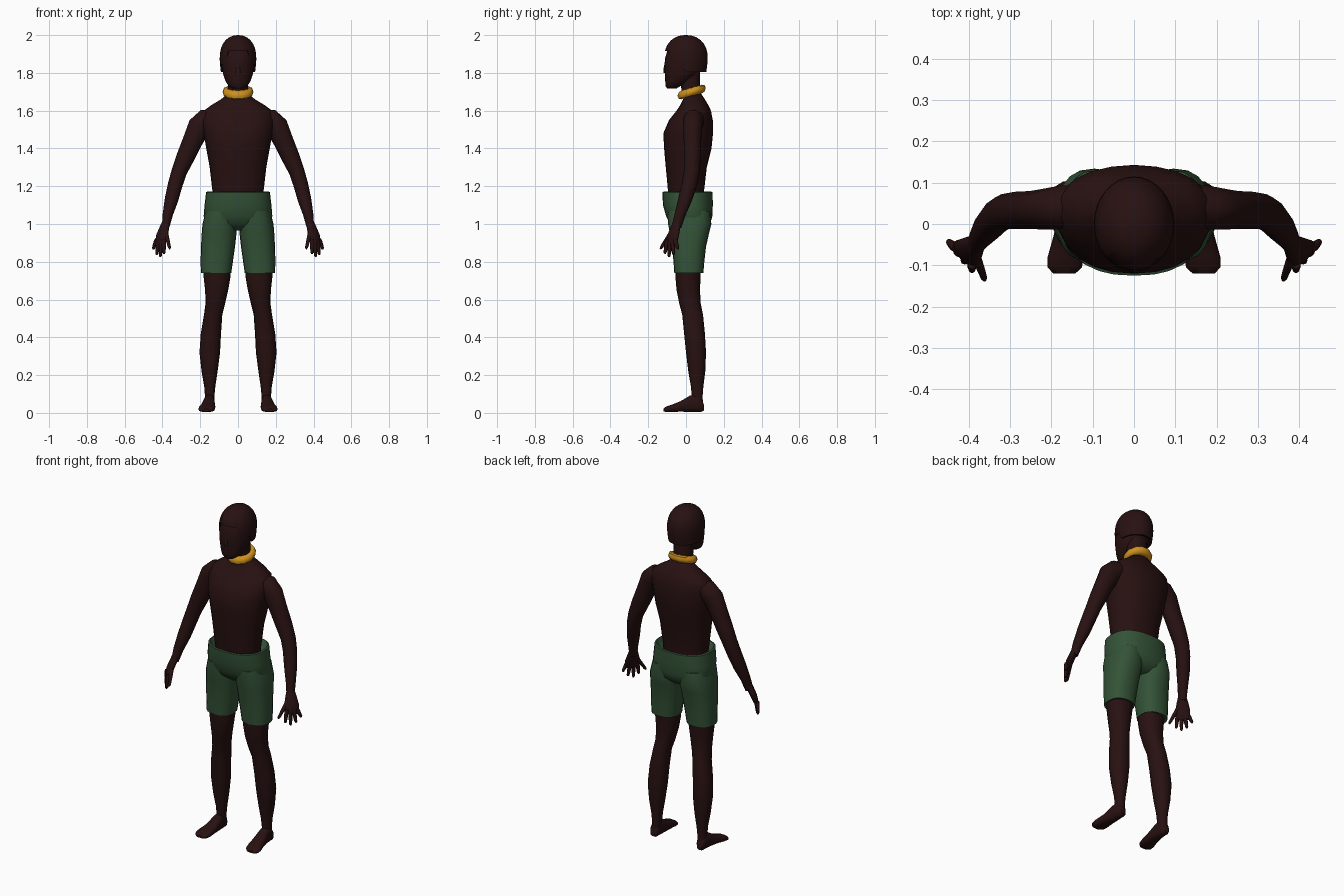
import bpy, bmesh, math
from mathutils import Vector


def material(name, rgb):
    m = bpy.data.materials.new(name)
    m.diffuse_color = (*rgb, 1)
    return m


SKIN = material("dark skin", (0.021, 0.0055, 0.0055))
GREEN = material("green cloth", (0.034, 0.086, 0.038))
GOLD = material("gold", (0.62, 0.28, 0.012))


def make_object(name, bm, mat, mirror=False, angle=50):
    bmesh.ops.recalc_face_normals(bm, faces=bm.faces[:])
    me = bpy.data.meshes.new(name)
    bm.to_mesh(me)
    bm.free()
    me.materials.append(mat)
    for p in me.polygons:
        p.use_smooth = True
    me.set_sharp_from_angle(angle=math.radians(angle))
    ob = bpy.data.objects.new(name, me)
    bpy.context.collection.objects.link(ob)
    if mirror:
        ob.modifiers.new("mirror", "MIRROR").use_mirror_merge = False
    return ob


def skin_rings(bm, rings, cap=True):
    """Bridge lists of points into a closed skin."""
    vs = [[bm.verts.new(p) for p in r] for r in rings]
    n = len(vs[0])
    for a, b in zip(vs, vs[1:]):
        for i in range(n):
            j = (i + 1) % n
            bm.faces.new((a[i], a[j], b[j], b[i]))
    if cap:
        bm.faces.new(vs[0])
        bm.faces.new(vs[-1])


def oval(n, power):
    """Unit rounded section."""
    for i in range(n):
        a = 2 * math.pi * i / n
        c, s = math.cos(a), math.sin(a)
        yield (math.copysign(abs(c) ** (2 / power), c),
               math.copysign(abs(s) ** (2 / power), s))


def loft(name, rows, mat, n=20, power=2.2, axis="z", mirror=False):
    """Rows are (position on axis, min a, max a, min b, max b)."""
    rings = []
    for p, a0, a1, b0, b1 in rows:
        pts = [((a0 + a1) / 2 + c * (a1 - a0) / 2, (b0 + b1) / 2 + s * (b1 - b0) / 2)
               for c, s in oval(n, power)]
        rings.append([(a, b, p) if axis == "z" else (a, p, b) for a, b in pts])
    bm = bmesh.new()
    skin_rings(bm, rings)
    return make_object(name, bm, mat, mirror)


def tube(bm, rows, ref, n=12):
    """Rows are (x, y, z, thickness radius, radius along ref)."""
    pts = [Vector(r[:3]) for r in rows]
    rings = []
    for i, r in enumerate(rows):
        t = (pts[min(i + 1, len(pts) - 1)] - pts[max(i - 1, 0)]).normalized()
        u = t.cross(Vector(ref)).normalized()
        v = u.cross(t)
        rings.append([pts[i] + u * c * r[3] + v * s * r[4] for c, s in oval(n, 2)])
    skin_rings(bm, rings)


# Torso and neck
loft("torso", [
    (1.08, -.125, .125, -.085, .09), (1.17, -.135, .135, -.095, .095),
    (1.30, -.150, .150, -.107, .11), (1.40, -.168, .168, -.116, .135),
    (1.48, -.182, .182, -.12, .143), (1.55, -.192, .192, -.09, .142),
    (1.60, -.180, .180, -.05, .132), (1.63, -.140, .140, -.03, .118),
    (1.66, -.090, .090, -.015, .10), (1.69, -.055, .055, -.01, .08)], SKIN, 24)
loft("neck", [
    (1.64, -.06, .06, -.01, .085), (1.70, -.053, .053, -.02, .076),
    (1.76, -.054, .054, -.035, .074), (1.84, -.06, .06, -.05, .075)], SKIN)

# Head
loft("head", [
    (1.718, -.030, .030, -.100, -.05), (1.730, -.048, .048, -.108, -.03),
    (1.755, -.066, .066, -.110, .02), (1.79, -.078, .078, -.112, .06),
    (1.83, -.086, .086, -.114, .085), (1.88, -.089, .089, -.110, .10),
    (1.93, -.083, .083, -.095, .095), (1.97, -.055, .055, -.06, .06)], SKIN, 24)
bm = bmesh.new()
tube(bm, [(0, -.106, 1.86, .008, .006), (0, -.113, 1.82, .011, .006),
          (0, -.114, 1.80, .013, .006)], (0, 1, 0), 8)
make_object("nose", bm, SKIN)

# Hair cap: hairline high over the face, low at the nape
bm = bmesh.new()
rings = []
STEPS, SIDES = 9, 32
for k in range(STEPS + 1):
    ring = []
    for i in range(SIDES):
        a = 2 * math.pi * i / SIDES
        f = -math.sin(a)                       # 1 faces front
        low = 1.915 if f > .8 else (1.845 if f > .1 else 1.805)
        z = low + (2.0 - low) * math.sin(k / STEPS * math.pi / 2)
        h = max(0, (z - 1.88) / .12)
        r = max(.03, (1 - min(h, 1) ** 2.2) ** (1 / 2.2))
        if z < 1.86:
            r -= (1.86 - z) * 1.2
        ring.append((math.cos(a) * .097 * r, math.sin(a) * .115 * r, z))
    rings.append(ring)
inner = [(x * .85, y * .85, z + .004) for x, y, z in rings[0]]
skin_rings(bm, [inner] + rings, cap=False)
bm.verts.ensure_lookup_table()
bm.faces.new(bm.verts[-SIDES:])
make_object("hair", bm, SKIN, angle=60)

# Tilted collar ring
bm = bmesh.new()
SEG, SEC = 24, 8
collar = []
for i in range(SEG + 1):
    a = 2 * math.pi * i / SEG
    m = .021 + .002 * (i % 2)
    ring = []
    for c, s in oval(SEC, 2):
        x, y = (.060 + m * c) * math.cos(a), (.054 + m * c) * math.sin(a)
        ring.append((x, y + .03, 1.699 + m * s * 1.05 + y * .28))
    collar.append(ring)
skin_rings(bm, collar, cap=False)
bmesh.ops.remove_doubles(bm, verts=bm.verts[:], dist=1e-5)
make_object("collar", bm, GOLD)

# Shorts: hips with a folded waistband, and two legs
loft("shorts_hips", [
    (1.13, -.130, .130, -.09, .095), (1.155, -.150, .150, -.108, .122),
    (1.172, -.160, .160, -.118, .134), (1.168, -.169, .169, -.125, .141),
    (1.10, -.177, .177, -.122, .142), (1.04, -.182, .182, -.105, .139),
    (1.00, -.165, .165, -.085, .128), (.965, -.09, .09, -.04, .09)], GREEN, 28, 2.4)
loft("shorts_legs", [
    (1.07, .010, .170, -.10, .13), (1.00, .004, .188, -.095, .134),
    (.95, .008, .192, -.085, .122), (.88, .016, .196, -.074, .106),
    (.80, .027, .198, -.066, .097), (.74, .036, .196, -.062, .092),
    (.745, .044, .186, -.054, .084)], GREEN, 20, 2.4, mirror=True)

# Legs and feet
loft("legs", [
    (.80, .04, .185, -.058, .08), (.72, .04, .182, -.056, .077),
    (.65, .052, .174, -.05, .074), (.58, .068, .172, -.036, .078),
    (.52, .083, .180, -.02, .09), (.42, .090, .197, -.01, .10),
    (.32, .095, .204, 0, .106), (.22, .108, .193, .012, .102),
    (.14, .120, .179, .026, .092), (.09, .125, .175, .03, .088),
    (.03, .127, .176, .03, .09)], SKIN, 16, mirror=True)
loft("feet", [
    (.094, .138, .170, .012, .045), (.082, .128, .178, .005, .075),
    (.055, .125, .180, .004, .10), (.02, .123, .184, .004, .092),
    (-.03, .120, .195, .006, .062), (-.08, .121, .209, .004, .042),
    (-.105, .126, .209, .004, .034), (-.12, .142, .195, .008, .022)],
    SKIN, 14, 2.5, axis="y", mirror=True)

# Arms
bm = bmesh.new()
tube(bm, [(.12, .045, 1.565, .045, .05), (.165, .04, 1.55, .062, .055),
          (.205, .036, 1.515, .062, .051), (.24, .034, 1.44, .053, .047),
          (.28, .033, 1.35, .048, .046), (.312, .030, 1.275, .041, .043),
          (.332, .018, 1.21, .039, .041), (.352, -.005, 1.13, .036, .037),
          (.372, -.032, 1.05, .027, .029), (.383, -.05, .985, .020, .026)],
     (0, 1, 0), 14)
make_object("arms", bm, SKIN, mirror=True)

# Hands with spread fingers
SPREAD = (.7, .7, 0)
bm = bmesh.new()
tube(bm, [(.381, -.047, 1.01, .020, .022), (.39, -.056, .98, .019, .031),
          (.402, -.068, .94, .018, .040), (.411, -.076, .90, .013, .040),
          (.413, -.078, .888, .008, .034)], SPREAD, 12)
fingers = [((.392, -.101, .905), (.392, -.112, .842)),
           ((.406, -.085, .90), (.412, -.090, .825)),
           ((.421, -.070, .90), (.431, -.066, .837)),
           ((.434, -.056, .91), (.449, -.042, .866)),
           ((.382, -.078, .955), (.361, -.136, .868))]
for base, tip in fingers:
    a, b = Vector(base), Vector(tip)
    tube(bm, [(*a.lerp(b, t), r, r) for t, r in
              ((-.2, .010), (.1, .0115), (.55, .010), (.9, .008), (1, .004))], SPREAD, 8)
make_object("hands", bm, SKIN, mirror=True)
